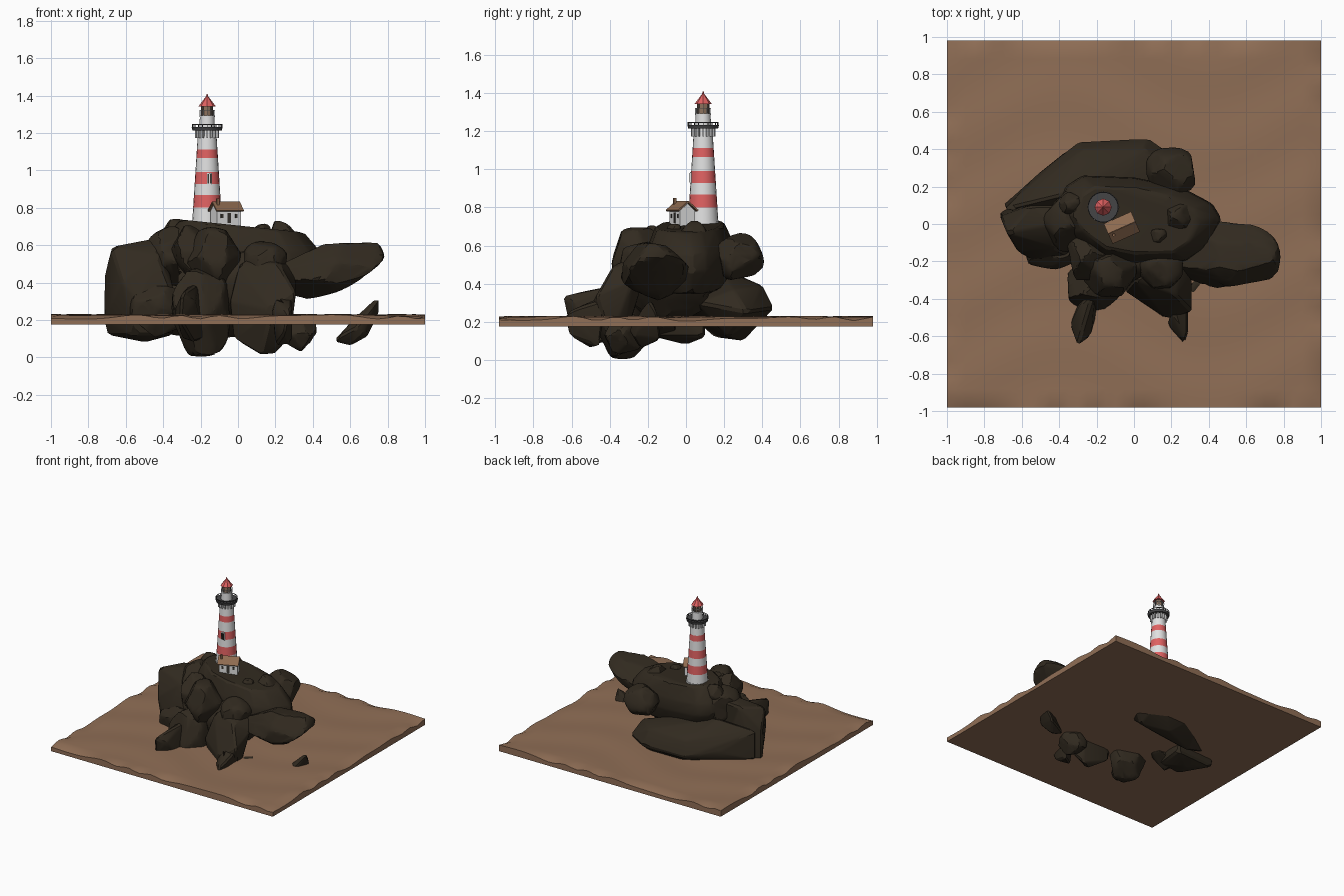
import bpy, bmesh, math, random
from mathutils import Vector, Matrix, Euler

if "Cube" in bpy.data.objects:
    bpy.data.objects.remove(bpy.data.objects["Cube"], do_unlink=True)


def material(name, r, g, b):
    m = bpy.data.materials.new(name)
    m.use_nodes = True
    m.diffuse_color = (r, g, b, 1)
    m.node_tree.nodes["Principled BSDF"].inputs["Base Color"].default_value = (r, g, b, 1)
    return m


ROCK = material("dark rock", .031, .023, .014)
SAND = material("sand", .28, .158, .093)
WHITE = material("white paint", .75, .75, .75)
RED = material("red paint", .74, .12, .12)
METAL = material("dark metal", .06, .06, .062)
ROOF = material("roof tile", .27, .145, .08)
GLASS = material("lantern glass", .27, .17, .11)
DARK = material("dark opening", .04, .035, .03)
made = []


def finish(name, bm, mat):
    bmesh.ops.recalc_face_normals(bm, faces=bm.faces)
    me = bpy.data.meshes.new(name)
    bm.to_mesh(me)
    bm.free()
    me.materials.append(mat)
    ob = bpy.data.objects.new(name, me)
    bpy.context.collection.objects.link(ob)
    made.append(ob)
    return ob


def rock(name, seed, centre, radii, turn=0, tilt=0, power=2.4, roll=0):
    """Boulder: rounded box with random planes shaved off."""
    rnd = random.Random(seed)
    bm = bmesh.new()
    bmesh.ops.create_icosphere(bm, subdivisions=4, radius=1)
    cuts = []
    for i in range(18):
        n = Vector((rnd.gauss(0, 1), rnd.gauss(0, 1), rnd.gauss(0, 1))).normalized()
        cuts.append((n, rnd.uniform(.78, .96)))
    rot = Euler([math.radians(a) for a in (roll, tilt, turn)]).to_matrix()
    for v in bm.verts:
        c = v.co / sum(abs(k) ** power for k in v.co) ** (1 / power)
        for n, d in cuts:
            c -= n * max(0, c.dot(n) - d)
        v.co = rot @ Vector(a * b for a, b in zip(c, radii)) + Vector(centre)
    bmesh.ops.dissolve_limit(bm, angle_limit=math.radians(5), verts=bm.verts, edges=bm.edges)
    return finish(name, bm, ROCK)


def crag(name, points):
    """Angular boulder: convex hull of its corners with worn edges."""
    bm = bmesh.new()
    for p in points:
        bm.verts.new(p)
    hull = bmesh.ops.convex_hull(bm, input=bm.verts)
    bmesh.ops.delete(bm, geom=list(set(hull["geom_interior"])), context='VERTS')
    bmesh.ops.bevel(bm, geom=bm.edges[:], offset=.012, segments=1, affect='EDGES', clamp_overlap=True)
    return finish(name, bm, ROCK)


def frustum(name, centre, r1, r2, z1, z2, mat, sides=20):
    bm = bmesh.new()
    bmesh.ops.create_cone(bm, cap_ends=True, segments=sides, radius1=r1, radius2=r2, depth=z2 - z1,
                          matrix=Matrix.Translation((*centre, (z1 + z2) / 2)))
    return finish(name, bm, mat)


def boxes(name, mat, items):
    """Several boxes in one object: (matrix, size) pairs."""
    bm = bmesh.new()
    for m, size in items:
        bmesh.ops.create_cube(bm, size=1, matrix=m @ Matrix.Diagonal((*size, 1)))
    return finish(name, bm, mat)


def around(centre, count, radius, z):
    """Matrices evenly spaced on a circle, local x pointing outward."""
    base = Matrix.Translation((*centre, z))
    return [base @ Matrix.Rotation(math.tau * i / count, 4, 'Z') @ Matrix.Translation((radius, 0, 0))
            for i in range(count)]


# Sandy ground slab with a rippled top and worn rim
bm = bmesh.new()
bmesh.ops.create_grid(bm, x_segments=40, y_segments=40, size=1)
low = bmesh.ops.extrude_face_region(bm, geom=bm.faces[:])["geom"]
for v in bm.verts:
    x, y = v.co.xy
    v.co.y *= .98
    v.co.z = .226 + .003 * math.sin(14 * y + 2 * math.sin(4 * x)) + .002 * math.sin(11 * x + 5 * y)
    if max(abs(x), abs(y)) > .99:
        v.co.z -= .009 + .009 * math.sin(17 * (x - y) + 3 * math.sin(5 * (x + y)))
for v in low:
    if isinstance(v, bmesh.types.BMVert):
        v.co.z = .175
finish("ground_slab", bm, SAND)

# Summit: stacked outlines, sinking toward +x
outline = [(-.41, .06), (-.37, .2), (-.28, .26), (0, .25), (.25, .2), (.42, .11),
           (.47, .03), (.4, -.12), (.28, -.2), (0, -.21), (-.2, -.17), (-.36, -.05)]
crag("summit_rock", [(x * s, y * s, z - .08 * x) for s, z in ((.8, .38), (1, .5), (.97, .59), (.76, .705))
                     for x, y in outline])

# Large boulders
rock("core_rock", 5, (-.02, -.07, .41), (.33, .24, .2))
crag("back_boulder", [(-.7, .1, .22), (-.69, .08, .45), (-.5, .28, .3), (-.3, .44, .26), (-.28, .4, .38),
                      (.08, .46, .27), (.05, .4, .39), (.28, .32, .25), (.22, .25, .37), (-.4, .15, .5),
                      (-.1, .2, .46), (.2, .05, .3), (-.4, .15, .12), (-.1, .3, .1), (.12, .22, .12), (-.3, 0, .25)])
crag("left_boulder", [(-.7, .08, .12), (-.72, .05, .2), (-.715, .04, .44), (-.68, -.05, .59), (-.55, .1, .61),
                      (-.42, 0, .64), (-.4, .1, .62), (-.62, -.15, .4), (-.53, -.2, .3), (-.56, -.16, .12),
                      (-.33, -.18, .3), (-.38, -.14, .12), (-.5, 0, .08), (-.35, .1, .12), (-.43, -.13, .55)])
rock("left_shoulder_rock", 12, (-.34, .02, .54), (.15, .17, .16), tilt=-25)
rock("right_boulder", 14, (.46, -.16, .47), (.33, .185, .135), turn=-6, tilt=-15, power=2.6)
rock("back_right_rock", 17, (.2, .28, .535), (.14, .12, .125), roll=25, power=2.6)

# Front rocks reaching through the slab
crag("front_centre_rock", [(-.05, -.36, .3), (.18, -.515, .25), (.31, -.47, .34), (.31, -.28, .42), (.1, -.25, .55),
                           (0, -.3, .5), (.22, -.38, .5), (.12, -.4, .01), (.2, -.35, .015), (-.03, -.32, .1),
                           (.28, -.4, .1), (.27, -.2, .5)])
rock("front_left_rock", 23, (-.2, -.33, .24), (.16, .14, .235), power=2.8)
crag("front_left_fin", [(-.34, -.54, .25), (-.3, -.65, .34), (-.23, -.6, .3), (-.21, -.35, .4), (-.28, -.42, .37),
                        (-.31, -.62, .2), (-.24, -.5, .08), (-.3, -.4, .1), (-.18, -.4, .1)])
crag("front_right_fin", [(.18, -.54, .25), (.27, -.64, .24), (.29, -.58, .27), (.29, -.42, .32), (.2, -.45, .33),
                         (.25, -.62, .13), (.2, -.5, .06), (.29, -.45, .07)])
rock("low_right_rock", 29, (.32, -.33, .13), (.1, .1, .1), power=2.8)
rock("low_left_rock", 31, (-.42, -.14, .25), (.16, .1, .15), turn=20)
rock("upper_front_rock", 33, (-.12, -.25, .53), (.15, .14, .16), tilt=15, power=2.8)
rock("upper_left_rock", 35, (-.24, -.17, .55), (.11, .14, .16), tilt=-20, power=2.8)
rock("upper_right_rock", 37, (.14, -.24, .49), (.13, .12, .13), tilt=20)

# Small stones
crag("lone_stone", [(.52, -.2, .08), (.52, -.25, .1), (.62, -.2, .21), (.72, -.17, .3), (.755, -.2, .325),
                    (.755, -.15, .24), (.69, -.13, .11), (.68, -.28, .13), (.6, -.24, .06), (.63, -.3, .16)])
rock("ridge_stone", 43, (.25, .04, .65), (.1, .07, .06), tilt=35)
rock("left_peak_stone", 45, (-.33, .11, .68), (.07, .06, .06))
rock("front_peak_stone", 47, (.13, -.06, .68), (.045, .04, .035))

# Striped tower
T = (-.165, .09)


def tower_radius(z):
    return .08 - (z - .72) * .064


levels = [.70, .80, .868, .928, .99, 1.065, 1.112, 1.18]
for i, (a, b) in enumerate(zip(levels, levels[1:])):
    frustum(f"tower_band_{i + 1}", T, tower_radius(a), tower_radius(b), a, b, RED if i % 2 else WHITE)
frustum("tower_plinth", T, .085, .083, .70, .73, WHITE)

# Gallery, railings and lantern
frustum("gallery_neck", T, .05, .05, 1.18, 1.215, WHITE)
boxes("gallery_brackets", WHITE, [(m, (.022, .008, .042)) for m in around(T, 16, .053, 1.194)])
frustum("gallery_deck", T, .078, .083, 1.213, 1.232, METAL, 24)
boxes("gallery_posts", METAL, [(m, (.004, .004, .016)) for m in around(T, 20, .079, 1.238)])
boxes("gallery_rail", METAL, [(m, (.004, .026, .004)) for m in around(T, 20, .079, 1.245)])
frustum("lantern_base", T, .041, .039, 1.23, 1.288, WHITE)
frustum("lantern_deck", T, .042, .042, 1.286, 1.293, WHITE)
frustum("lantern_room", T, .03, .03, 1.29, 1.345, GLASS, 8)
boxes("lantern_bars", METAL, [(m, (.004, .004, .055)) for m in around(T, 8, .03, 1.318)])
boxes("lantern_posts", WHITE, [(m, (.003, .003, .028)) for m in around(T, 12, .04, 1.306)])
boxes("lantern_rail", WHITE, [(m, (.003, .022, .003)) for m in around(T, 12, .04, 1.32)])
frustum("lantern_roof", T, .046, .004, 1.342, 1.398, RED, 8)
frustum("roof_knob", T, .006, .003, 1.393, 1.408, RED, 8)

# Tower window with two panes
z = .955
at = Matrix.Translation((T[0] + .012, T[1] - tower_radius(z), z))
boxes("window_frame", WHITE, [(at, (.028, .009, .062))])
boxes("window_panes", DARK, [(at @ Matrix.Translation((dx, -.003, 0)), (.008, .009, .05)) for dx in (-.007, .007)])

# Keeper's house
H = Matrix.Translation((-.065, -.02, 0)) @ Matrix.Rotation(math.radians(24), 4, 'Z')


def place(x, y, z):
    return H @ Matrix.Translation((x, y, z))


def gable(name, half_len, half_wid, z1, eave, ridge, mat):
    bm = bmesh.new()
    section = [(-half_wid, z1), (half_wid, z1), (half_wid, eave), (0, ridge), (-half_wid, eave)]
    ends = [[bm.verts.new(H @ Vector((x, y, z))) for y, z in section] for x in (-half_len, half_len)]
    for e in ends:
        bm.faces.new(e)
    for i in range(5):
        j = (i + 1) % 5
        bm.faces.new((ends[0][i], ends[0][j], ends[1][j], ends[1][i]))
    return finish(name, bm, mat)


gable("house_walls", .07, .043, .68, .783, .82, WHITE)
for side, label in ((-1, "front"), (1, "back")):
    pitch = Matrix.Rotation(-side * math.radians(40), 4, 'X')
    boxes(f"{label}_roof_slope", ROOF, [(place(0, side * .0275, .807) @ pitch, (.16, .075, .008))])
boxes("chimney", ROOF, [(place(-.055, -.018, .825), (.014, .014, .05))])
boxes("house_door", DARK, [(place(0, -.043, .745), (.02, .006, .055))])
boxes("house_windows", DARK, [(place(x, y, .755), (.014, .006, .022))
                              for x in (-.042, .042) for y in (-.043, .043)])

# Shading
bpy.ops.object.select_all(action='DESELECT')
for ob in made:
    ob.select_set(True)
bpy.context.view_layer.objects.active = made[0]
bpy.ops.object.shade_smooth_by_angle(angle=math.radians(25))
